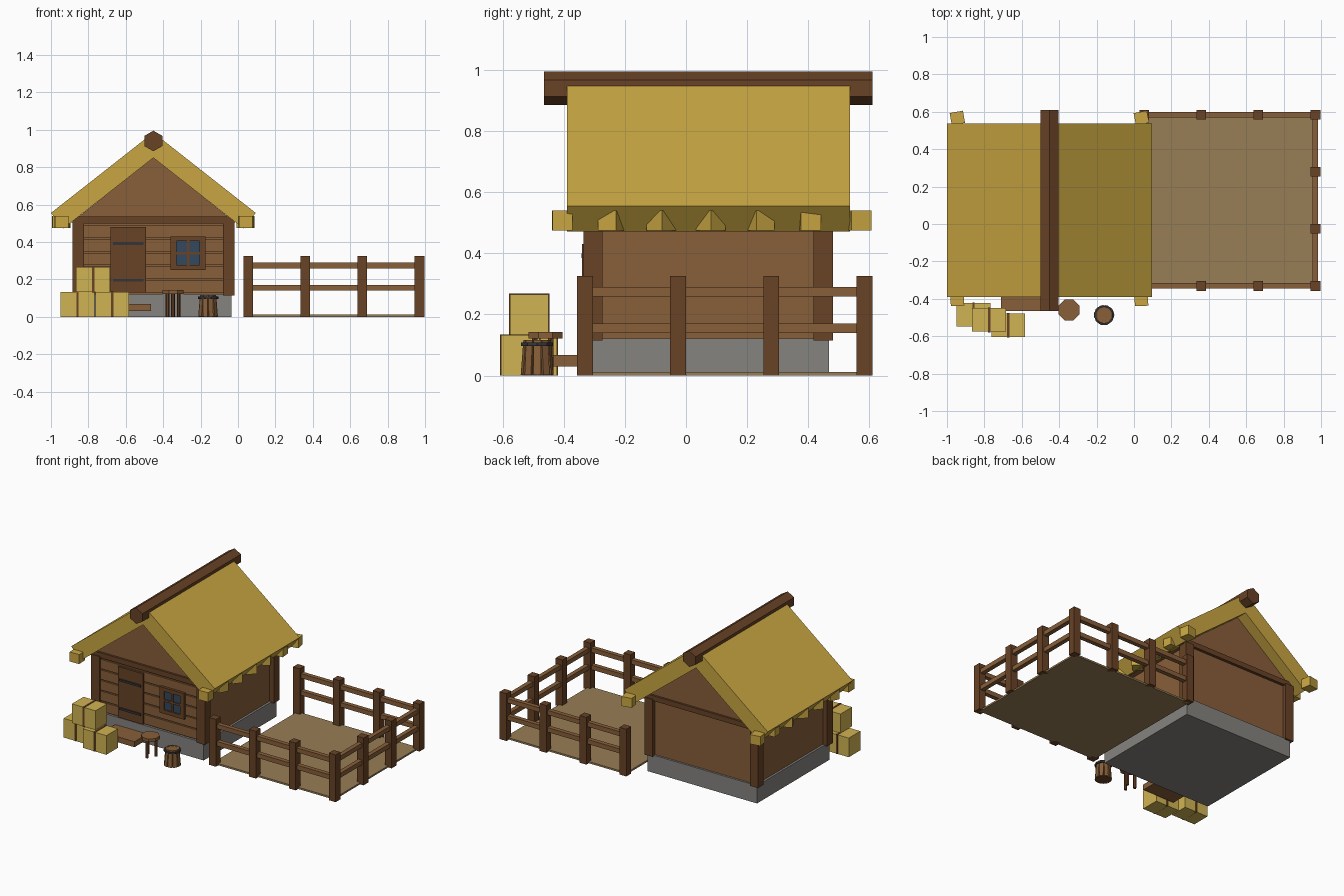
import bpy, bmesh, math
from mathutils import Matrix, Vector

if "Cube" in bpy.data.objects:
    bpy.data.objects.remove(bpy.data.objects["Cube"])


def mat(name, r, g, b):
    m = bpy.data.materials.new(name)
    m.diffuse_color = [(c / 255) ** 2.2 for c in (r, g, b)] + [1]
    m.use_nodes = True
    m.node_tree.nodes["Principled BSDF"].inputs["Base Color"].default_value = m.diffuse_color
    return m


WOOD = mat("wood", 135, 95, 60)
DARK = mat("dark_wood", 104, 68, 42)
STRAW = mat("straw", 200, 165, 68)
HAY = mat("hay", 208, 178, 84)
STONE = mat("stone", 132, 130, 126)
DIRT = mat("dirt", 150, 124, 86)
IRON = mat("iron", 56, 56, 60)
GLASS = mat("glass", 54, 74, 94)


def finish(name, bm, material):
    bmesh.ops.recalc_face_normals(bm, faces=bm.faces[:])
    me = bpy.data.meshes.new(name)
    bm.to_mesh(me)
    bm.free()
    me.materials.append(material)
    ob = bpy.data.objects.new(name, me)
    bpy.context.collection.objects.link(ob)
    return ob


def box(name, x, y, z, material, rot=0):
    """Box from (min, max) ranges, turned about its own vertical axis."""
    bm = bmesh.new()
    c = Vector([(a + b) / 2 for a, b in (x, y, z)])
    s = [b - a for a, b in (x, y, z)]
    m = Matrix.Translation(c) @ Matrix.Rotation(math.radians(rot), 4, 'Z') @ Matrix.Diagonal((*s, 1))
    bmesh.ops.create_cube(bm, size=1, matrix=m)
    return finish(name, bm, material)


def around(c, w):
    return (c - w / 2, c + w / 2)


def prism(name, pts, y0, y1, material):
    """Extrude an x-z profile along y."""
    bm = bmesh.new()
    f = bm.faces.new([bm.verts.new((x, y0, z)) for x, z in pts])
    ext = bmesh.ops.extrude_face_region(bm, geom=[f])
    vs = [v for v in ext["geom"] if isinstance(v, bmesh.types.BMVert)]
    bmesh.ops.translate(bm, verts=vs, vec=(0, y1 - y0, 0))
    return finish(name, bm, material)


def cone(name, x, y, z0, z1, r0, r1, n, material):
    bm = bmesh.new()
    m = Matrix.Translation((x, y, (z0 + z1) / 2)) @ Matrix.Rotation(math.pi / n, 4, 'Z')
    bmesh.ops.create_cone(bm, cap_ends=True, segments=n, radius1=r0, radius2=r1,
                          depth=z1 - z0, matrix=m)
    return finish(name, bm, material)


CX = -0.4525  # centre line of the house

# House body
box("foundation", (-0.87, -0.035), (-0.325, 0.468), (0, 0.122), STONE)
box("walls", (-0.855, -0.05), (-0.31, 0.455), (0.12, 0.51), WOOD)
prism("gable", [(-0.89, 0.505), (-0.015, 0.505), (CX, 0.852)], -0.315, 0.46, WOOD)
for x in (-0.855, -0.05):
    for y in (-0.304, 0.449):
        box("corner_post", around(x, 0.062), around(y, 0.063), (0.115, 0.51), DARK)
for y in (-0.304, 0.449):
    box("gable_beam", (-0.886, -0.019), around(y, 0.05), (0.5, 0.535), DARK)
for i in range(5):
    z = 0.13 + i * 0.073
    box("wall_plank", (-0.83, -0.075), (-0.322, -0.3), (z, z + 0.065), WOOD)

# Roof: two thick thatch slopes meeting at the ridge
roof = [(-1, 0.555), (CX, 0.985), (0.095, 0.555), (0.029, 0.472), (CX, 0.85), (-0.934, 0.472)]
prism("thatch_roof", roof, -0.39, 0.537, STRAW)
hexagon = [(CX + 0.055 * math.sin(k * math.pi / 3), 0.94 + 0.055 * math.cos(k * math.pi / 3))
           for k in range(6)]
prism("ridge_beam", hexagon, -0.465, 0.61, DARK)
for side in (-1, 1):
    for i, rot in enumerate((2, -25, -40, 43, 28, 6, 11)):
        y = -0.405 + i * 0.162
        box("thatch_tuft", around(CX + side * 0.492, 0.072), around(y, 0.066),
            (0.475, 0.54), STRAW, rot if side > 0 or i < 6 else 10)

# Door and step
box("door", (-0.683, -0.492), (-0.335, -0.3), (0.13, 0.48), DARK)
for z in (0.392, 0.195):
    box("door_hinge", (-0.668, -0.505), (-0.342, -0.32), around(z, 0.015), IRON)
box("step", (-0.71, -0.465), (-0.465, -0.32), (0.03, 0.068), WOOD)

# Window: frame bars, cross bars and glass
WX, WZ = -0.267, 0.34
box("window_glass", around(WX, 0.15), (-0.331, -0.3), around(WZ, 0.15), GLASS)
for s in (-1, 1):
    box("window_side", around(WX + s * 0.077, 0.032), (-0.34, -0.3), around(WZ, 0.18), DARK)
    box("window_rail", around(WX, 0.124), (-0.34, -0.3), around(WZ + s * 0.077, 0.026), DARK)
box("window_upright_bar", around(WX, 0.014), (-0.338, -0.3), around(WZ, 0.13), DARK)
box("window_cross_bar", around(WX, 0.125), (-0.338, -0.3), around(WZ, 0.014), DARK)

# Hay bales with a strap round each
for x, y, z in ((-0.858, -0.485, 0), (-0.672, -0.542, 0), (-0.775, -0.513, 0.133)):
    box("hay_bale", around(x, 0.18), around(y, 0.126), (z, z + 0.132), HAY)
    box("bale_strap", around(x, 0.013), around(y, 0.132), (max(z - 0.002, 0), z + 0.135), DARK)

# Three-legged stool
SX, SY = -0.347, -0.46
cone("stool_seat", SX, SY, 0.122, 0.143, 0.06, 0.06, 8, WOOD)
for k in range(3):
    a = math.radians(30 + 120 * k)
    cone("stool_leg", SX + 0.035 * math.cos(a), SY + 0.035 * math.sin(a),
         0, 0.125, 0.01, 0.01, 6, DARK)

# Bucket with leaning staves and an iron hoop
BX, BY = -0.16, -0.487
cone("bucket_body", BX, BY, 0, 0.11, 0.048, 0.04, 10, DARK)
for k in range(10):
    bm = bmesh.new()
    m = (Matrix.Translation((BX, BY, 0.0585)) @ Matrix.Rotation(k * math.tau / 10, 4, 'Z')
         @ Matrix.Translation((0.043, 0, 0)) @ Matrix.Rotation(-0.08, 4, 'Y')
         @ Matrix.Diagonal((0.01, 0.025, 0.115, 1)))
    bmesh.ops.create_cube(bm, size=1, matrix=m)
    finish("bucket_stave", bm, WOOD)
cone("bucket_hoop", BX, BY, 0.096, 0.108, 0.055, 0.055, 10, IRON)
cone("bucket_lid", BX, BY, 0.1, 0.113, 0.043, 0.042, 10, WOOD)

# Yard and fence on three sides
FX = [0.055 + 0.305 * i for i in range(4)]
FY = [-0.331 + 0.305 * i for i in range(4)]
box("yard_ground", (FX[0] - 0.01, FX[3]), (FY[0], FY[3]), (0, 0.012), DIRT)
posts = {(x, y) for x in FX for y in (FY[0], FY[3])} | {(FX[3], y) for y in FY}
for x, y in sorted(posts):
    box("fence_post", around(x, 0.052), around(y, 0.052), (0, 0.326), DARK)
for z in (0.155, 0.274):
    for y in (FY[0], FY[3]):
        box("fence_rail", (FX[0], FX[3]), around(y, 0.03), around(z, 0.031), WOOD)
    box("fence_rail", around(FX[3], 0.03), (FY[0], FY[3]), around(z, 0.031), WOOD)
